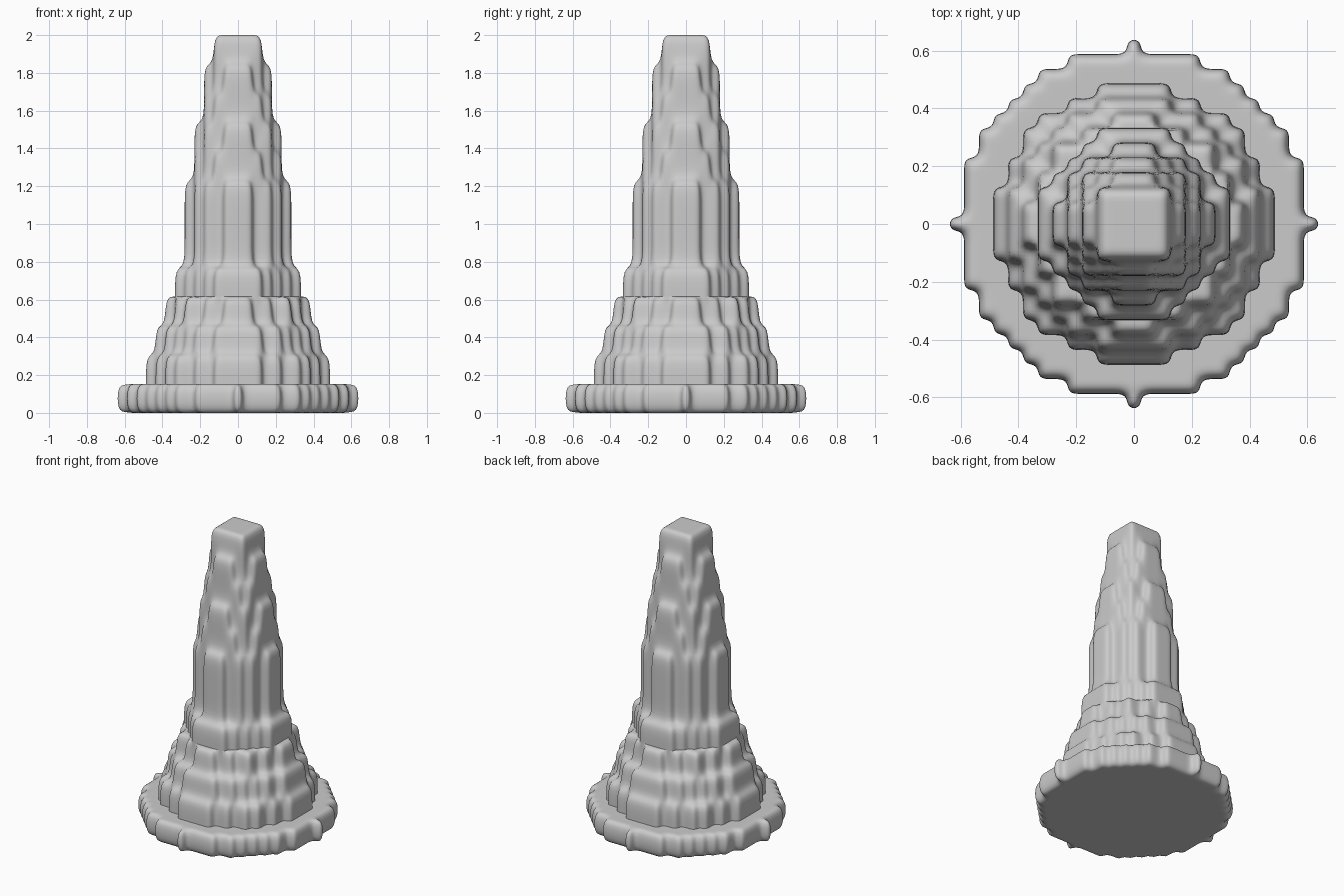
import bpy, bmesh

if "Cube" in bpy.data.objects:
    bpy.data.objects.remove(bpy.data.objects["Cube"])

H = 2.0 / 13          # layer height
S = 2.0 / 39          # horizontal cell size


def disc(r):
    """Cells of a blocky disc."""
    n = int(r) + 1
    return {(x, y) for x in range(-n, n + 1) for y in range(-n, n + 1)
            if x * x + y * y <= r * r + 1e-6}


# blocky disc radius of each layer, bottom to top
radii = [12, 9.33, 8.26, 7.2, 6.4, 5.2, 5.2, 5.2, 4.73, 4.26, 3.79, 3.32, 2.85]
solid = {(x, y, k) for k, r in enumerate(radii) for x, y in disc(r)}

# unit cell faces: outward direction and corner offsets
FACES = [
    ((1, 0, 0), [(1, 0, 0), (1, 1, 0), (1, 1, 1), (1, 0, 1)]),
    ((-1, 0, 0), [(0, 0, 0), (0, 0, 1), (0, 1, 1), (0, 1, 0)]),
    ((0, 1, 0), [(0, 1, 0), (0, 1, 1), (1, 1, 1), (1, 1, 0)]),
    ((0, -1, 0), [(0, 0, 0), (1, 0, 0), (1, 0, 1), (0, 0, 1)]),
    ((0, 0, 1), [(0, 0, 1), (1, 0, 1), (1, 1, 1), (0, 1, 1)]),
    ((0, 0, -1), [(0, 0, 0), (0, 1, 0), (1, 1, 0), (1, 0, 0)]),
]


def block_part(name, first, last):
    """Outer skin of the layers first..last, softened by subdivision."""
    bm = bmesh.new()
    verts = {}

    def vert(p):
        if p not in verts:
            verts[p] = bm.verts.new(((p[0] - 0.5) * S, (p[1] - 0.5) * S, p[2] * H))
        return verts[p]

    for x, y, k in sorted(solid):
        if not first <= k <= last:
            continue
        for d, corners in FACES:
            if (x + d[0], y + d[1], k + d[2]) not in solid:
                bm.faces.new([vert((x + a, y + b, k + c)) for a, b, c in corners])
    me = bpy.data.meshes.new(name)
    bm.to_mesh(me)
    bm.free()
    for p in me.polygons:
        p.use_smooth = True
    ob = bpy.data.objects.new(name, me)
    bpy.context.collection.objects.link(ob)
    sub = ob.modifiers.new("soften", 'SUBSURF')
    sub.levels = sub.render_levels = 2
    return ob


block_part("base_slab", 0, 0)       # wide round plinth
block_part("flared_foot", 1, 3)     # stepped foot
block_part("tapered_shaft", 4, 12)  # shaft narrowing to a square top
